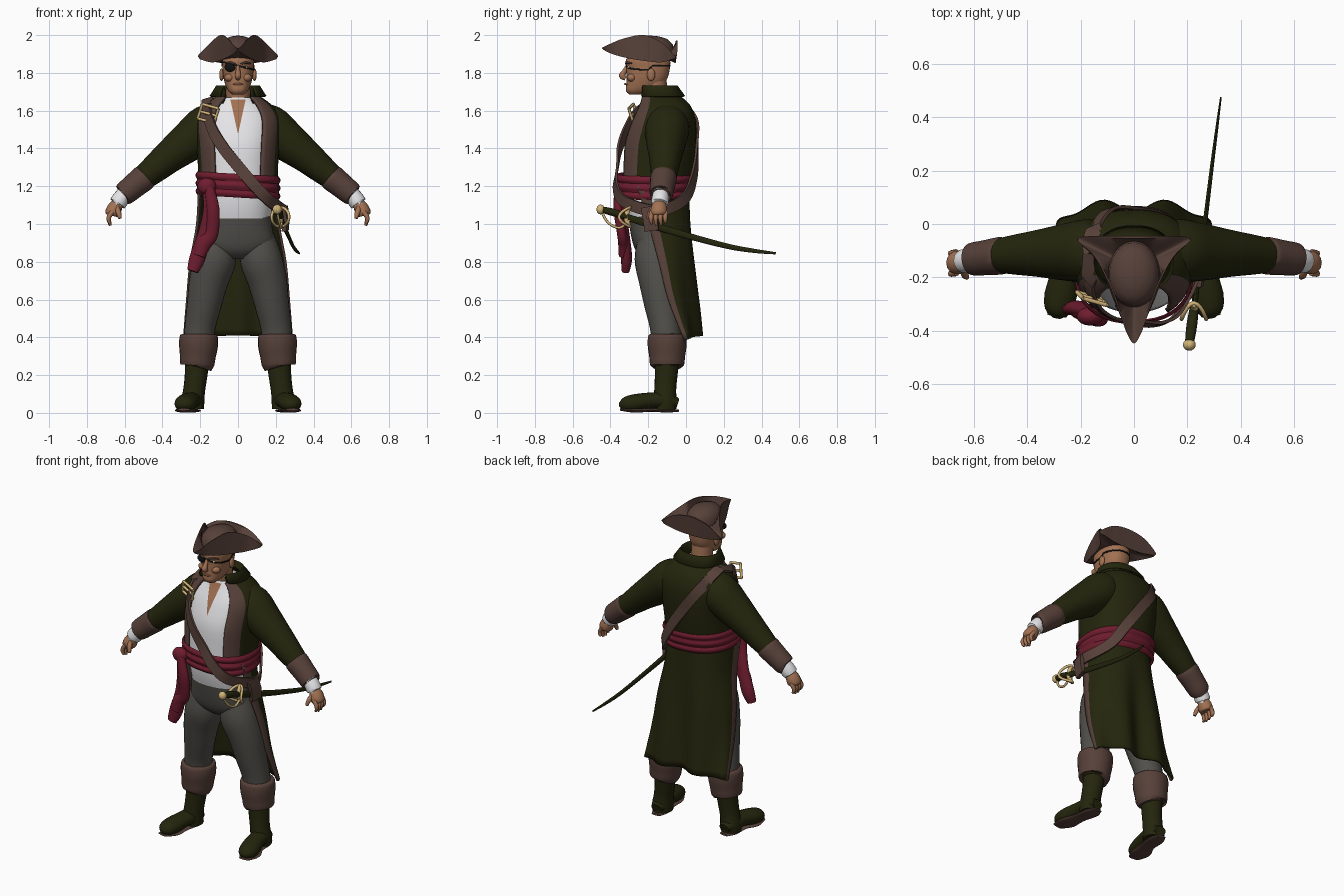
import bpy, bmesh, math
from mathutils import Vector as V

if "Cube" in bpy.data.objects:
    bpy.data.objects.remove(bpy.data.objects["Cube"])

def colour(name, r, g, b):
    m = bpy.data.materials.new(name)
    m.diffuse_color = (r, g, b, 1)
    m.use_nodes = True
    m.node_tree.nodes["Principled BSDF"].inputs["Base Color"].default_value = m.diffuse_color
    return m

GREEN = colour("dark_olive", .018, .019, .004)
BROWN = colour("leather_brown", .095, .052, .041)
SKIN = colour("skin", .36, .165, .085)
WHITE = colour("shirt_white", .8, .8, .82)
RED = colour("crimson", .16, .012, .028)
GREY = colour("trouser_grey", .082, .078, .068)
GOLD = colour("brass", .65, .46, .19)
BLACK = colour("black", .006, .006, .006)

def finish(name, bm, mats, angle=50):
    bmesh.ops.recalc_face_normals(bm, faces=bm.faces)
    me = bpy.data.meshes.new(name)
    bm.to_mesh(me)
    bm.free()
    for m in mats if isinstance(mats, list) else [mats]:
        me.materials.append(m)
    ob = bpy.data.objects.new(name, me)
    bpy.context.collection.objects.link(ob)
    bpy.context.view_layer.objects.active = ob
    ob.select_set(True)
    bpy.ops.object.shade_smooth_by_angle(angle=math.radians(angle))
    ob.select_set(False)
    return ob

def loft(name, rings, mats, closed=True, caps=True, thick=0, rule=None, loop=False):
    """Skin a list of equal-length rings; rule(column, columns) picks the material."""
    bm = bmesh.new()
    vs = [[bm.verts.new(p) for p in r] for r in rings]
    n = len(rings[0])
    cols = n if closed else n - 1
    for j in range(len(vs) if loop else len(vs) - 1):
        a, b = vs[j], vs[(j + 1) % len(vs)]
        for i in range(cols):
            f = bm.faces.new((a[i], a[(i + 1) % n], b[(i + 1) % n], b[i]))
            f.material_index = rule(i, cols) if rule else 0
    if caps and closed and not loop:
        bm.faces.new(vs[0])
        bm.faces.new(vs[-1])
    ob = finish(name, bm, mats)
    if thick:
        s = ob.modifiers.new("thickness", 'SOLIDIFY')
        s.thickness, s.offset = thick, 0
    return ob

def spline(pts, k=4, closed=False):
    """Catmull-Rom through tuples of any length."""
    n, out = len(pts), []
    get = (lambda i: pts[i % n]) if closed else (lambda i: pts[max(0, min(n - 1, i))])
    for i in range(n if closed else n - 1):
        for s in range(k):
            t = s / k
            out.append(tuple(.5 * (2*b + (c-a)*t + (2*a-5*b+4*c-d)*t*t + (3*b-a-3*c+d)*t**3)
                             for a, b, c, d in zip(get(i-1), get(i), get(i+1), get(i+2))))
    return out if closed else out + [tuple(pts[-1])]

def tube(name, pts, mat, n=16, flat=1, ref=(0, 1, 0), k=4, loop=False):
    """Tube through (x, y, z, radius); flat scales the radius along ref."""
    q = spline(pts, k, loop)
    rings = []
    for i, p in enumerate(q):
        a, b = (q[i-1], q[(i+1) % len(q)]) if loop else (q[max(i-1, 0)], q[min(i+1, len(q)-1)])
        t = (V(b[:3]) - V(a[:3])).normalized()
        u = t.cross(V(ref)).normalized()
        w = u.cross(t)
        rings.append([V(p[:3]) + p[3] * (u * math.cos(c) + w * flat * math.sin(c))
                      for c in (2 * math.pi * m / n for m in range(n))])
    return loft(name, rings, mat, loop=loop)

def ribbon(name, pts, normals, w, th, mat):
    rings = []
    for i, p in enumerate(pts):
        t = (V(pts[min(i+1, len(pts)-1)]) - V(pts[max(i-1, 0)])).normalized()
        nn = (normals[i] - t * normals[i].dot(t)).normalized()
        s = t.cross(nn) * w / 2
        rings.append([V(p)+s+nn*th, V(p)-s+nn*th, V(p)-s-nn*th, V(p)+s-nn*th])
    return loft(name, rings, mat)

def ball(name, loc, r, mat):
    bm = bmesh.new()
    bmesh.ops.create_uvsphere(bm, u_segments=16, v_segments=10, radius=1)
    for v in bm.verts:
        v.co = V((v.co.x*r[0]+loc[0], v.co.y*r[1]+loc[1], v.co.z*r[2]+loc[2]))
    return finish(name, bm, mat)

E = .85
def oval(row, off=0, a0=0, a1=360, n=40, closed=True):
    """Body slice from (z, half width, front y, back y); angle 0 faces the front."""
    z, hw, yf, yb = row
    out = []
    for i in range(n):
        a = math.radians(a0 + (a1 - a0) * i / (n if closed else n - 1))
        s, c = math.sin(a), math.cos(a)
        out.append(V((math.copysign(abs(s)**E, s) * (hw+off),
                      (yf+yb)/2 - math.copysign(abs(c)**E, c) * ((yb-yf)/2+off), z)))
    return out

# Torso profile shared by shirt, coat, strap and sash
TORSO = [(1.03, .182, -.315, -.02), (1.1, .188, -.33, -.01), (1.2, .19, -.338, 0), (1.3, .192, -.338, .018),
         (1.42, .2, -.332, .032), (1.52, .208, -.30, .034), (1.58, .195, -.272, .024), (1.63, .155, -.245, 0),
         (1.67, .1, -.23, -.045)]
PROFILE = spline(TORSO, 3)

def slice_at(z):
    for a, b in zip(PROFILE, PROFILE[1:]):
        if a[0] <= z <= b[0]:
            t = (z - a[0]) / (b[0] - a[0])
            return tuple(p + (q - p) * t for p, q in zip(a, b))
    return PROFILE[-1]

def on_body(x, z, off, back=False):
    z, hw, yf, yb = slice_at(z)
    u = min(.97, abs(x) / (hw + off)) ** (1 / E)
    d = ((yb - yf) / 2 + off) * math.sqrt(1 - u*u) ** E
    return ((x, (yf + yb) / 2 + (d if back else -d), z))

# Shirt and open neck
loft("shirt", [oval(r, -.008) for r in PROFILE], WHITE)
neckline = [1.48 + .02 * i for i in range(10)]
loft("open_neck", [[on_body((z - 1.475) * .22 * t, z, -.004) for t in (-1, -.5, 0, .5, 1)] for z in neckline],
     SKIN, closed=False)
# Coat body with brown lapels
loft("coat_body", [oval(r, .012, 33, 327, 49, False) for r in PROFILE if r[0] > 1.16], [GREEN, BROWN],
     closed=False, thick=.016, rule=lambda i, n: int(i < 5 or i >= n - 5))
loft("coat_collar", [oval(r, 0, 38, 322, 40, False) for r in
     [(1.63, .115, -.235, -.02), (1.70, .1, -.24, -.06), (1.728, .115, -.25, -.045), (1.675, .145, -.255, -.01)]],
     GREEN, closed=False, thick=.012)
# Coat skirt: open at the front, two soft pleats behind (z, half width, edge y, back y)
rings = []
for z, hw, ye, yb in spline([(1.2, .205, -.26, .01), (1.0, .215, -.2, .022), (.8, .25, -.145, .035),
                             (.6, .268, -.095, .05), (.385, .285, -.01, .066)], 4):
    ring = []
    for i in range(49):
        a = math.pi * i / 48
        x, s = hw * math.cos(a), math.sin(a)
        fold = -.025 * min(1, (1.2 - z) * 1.5) * s * math.cos(math.pi * x / .12)
        ring.append(V((x, ye + (yb - ye) * s**.7 + fold, z + .03 * s * (1.2 - z))))
    rings.append(ring)
loft("coat_skirt", rings, [GREEN, BROWN], closed=False, thick=.014, rule=lambda i, n: int(i < 2 or i >= n - 2))

# Sash with rolled folds, knot and hanging tail
sash = []
for i in range(17):
    t = i / 16
    ring = oval(slice_at(1.14 + .125 * t), .024 + .011 * abs(math.sin(3 * math.pi * t)))
    sash.append([p + V((0, 0, -.06 * p.x)) for p in ring])
loft("sash", sash, RED, caps=False)
ball("sash_knot", (-.165, -.345, 1.2), (.05, .035, .045), RED)
for i, (dx, dy, end) in enumerate([(0, 0, .75), (.035, -.015, .83)]):
    tube("sash_tail", [(-.165+dx*.3, -.345+dy, 1.2, .025), (-.15+dx*.5, -.345+dy, 1.08, .034),
         (-.175+dx, -.325+dy, .95, .036), (-.215+dx, -.315+dy, end+.07, .042), (-.24+dx, -.32+dy, end, .03)], RED, flat=.7)

# Trousers
loft("trouser_hips", [oval(r) for r in spline([(1.08, .172, -.312, -.03), (.98, .182, -.298, -.03), (.9, .195, -.282, -.035),
     (.85, .15, -.26, -.05), (.815, .06, -.22, -.09)], 3)], GREY)

for s, side in ((-1, "right"), (1, "left")):
    def m(*rows):
        return [(s * r[0],) + tuple(r[1:]) for r in rows]
    # Legs, knee cuffs and boots
    tube(side + "_trouser_leg", m((.1, -.16, .94, .09), (.12, -.16, .82, .112), (.155, -.145, .7, .104),
         (.178, -.13, .58, .092), (.2, -.11, .46, .082), (.21, -.1, .36, .08)), GREY, 24)
    tube(side + "_trouser_cuff", m((.208, -.1, .415, .07), (.208, -.1, .412, .098), (.209, -.1, .36, .103),
         (.213, -.1, .3, .095), (.217, -.1, .25, .088), (.217, -.1, .252, .06)), BROWN, 24, k=3)
    tube(side + "_boot_shaft", m((.215, -.1, .29, .066), (.222, -.105, .2, .06), (.232, -.11, .12, .058),
         (.24, -.11, .06, .062), (.24, -.11, .02, .06)), GREEN, 20)
    tube(side + "_boot_foot", m((.238, -.045, .05, .035), (.243, -.1, .064, .055), (.257, -.19, .064, .056),
         (.275, -.27, .052, .06), (.285, -.325, .045, .048), (.29, -.352, .042, .015)), GREEN, 20, .78, (0, 0, 1))
    tube(side + "_sole", m((.238, -.04, .012, .03), (.245, -.1, .012, .05), (.257, -.19, .015, .046),
         (.276, -.27, .013, .06), (.288, -.345, .018, .035)), BROWN, 16, .2, (0, 0, 1))
    # Sleeves and cuffs
    tube(side + "_sleeve", m((.08, -.1, 1.55, .09), (.16, -.1, 1.515, .118), (.25, -.105, 1.445, .108),
         (.36, -.11, 1.36, .088), (.45, -.115, 1.285, .074), (.53, -.12, 1.22, .06)), GREEN, 24)
    tube(side + "_coat_cuff", m((.492, -.118, 1.25, .055), (.494, -.118, 1.248, .07), (.55, -.125, 1.202, .066),
         (.607, -.132, 1.155, .06), (.605, -.132, 1.157, .04)), BROWN, 24, k=3)
    tube(side + "_shirt_cuff", m((.58, -.13, 1.18, .04), (.615, -.135, 1.14, .045), (.638, -.14, 1.108, .044),
         (.636, -.14, 1.11, .03)), WHITE, 20, k=3)
    # Hands
    tube(side + "_palm", m((.63, -.14, 1.12, .026), (.65, -.142, 1.088, .038), (.664, -.145, 1.058, .04),
         (.668, -.145, 1.045, .032)), SKIN, 14, 1.1)
    for f in range(4):
        y, drop = -.182 + .025 * f, (.0, .008, .006, -.006)[f]
        tube(side + "_finger", m((.664, y, 1.065, .013), (.682, y - .003, 1.04, .0125),
             (.684, y - .003, 1.02, .011), (.676, y, 1.0 - drop, .007)), SKIN, 8, k=3)
    tube(side + "_thumb", m((.642, -.165, 1.09, .014), (.632, -.19, 1.06, .014), (.625, -.2, 1.03, .009)), SKIN, 8)
    ball(side + "_ear", (s * .087, -.185, 1.79), (.012, .022, .033), SKIN)
    ball(side + "_cheek", (s * .045, -.288, 1.775), (.028, .025, .022), SKIN)
    tube(side + "_eyebrow", m((.015, -.32, 1.847, .004), (.04, -.313, 1.854, .006), (.066, -.287, 1.85, .004)), BROWN, 8)

# Head and face
HEAD = spline([(1.685, .03, -.3, -.235), (1.705, .052, -.318, -.17), (1.74, .068, -.316, -.12), (1.78, .078, -.315, -.095),
               (1.83, .083, -.315, -.085), (1.87, .084, -.318, -.085), (1.92, .065, -.28, -.11)], 3)
loft("head", [oval(r) for r in HEAD], SKIN)
tube("neck", [(0, -.14, 1.58, .075), (0, -.155, 1.65, .064), (0, -.17, 1.77, .066)], SKIN)
tube("nose", [(0, -.312, 1.835, .009), (0, -.328, 1.805, .013), (0, -.338, 1.784, .017), (0, -.32, 1.77, .011)], SKIN, 12, ref=(1, 0, 0))
tube("lips", [(-.028, -.312, 1.738, .003), (0, -.322, 1.741, .006), (.028, -.312, 1.738, .003)], SKIN, 8)
ball("eye", (.036, -.303, 1.83), (.014, .008, .007), WHITE)
ball("pupil", (.036, -.309, 1.83), (.006, .004, .006), BLACK)
ball("eye_patch", (-.038, -.305, 1.83), (.033, .014, .025), BLACK)
loft("patch_cord", [[p + V((0, 0, -.25 * p.x * (p.y < -.2) + dz)) for p in oval((1.838, .083, -.315, -.085), .002)]
     for dz in (-.004, .004)], BLACK, caps=False, thick=.004)

# Three-cornered hat: opening, brim underside, raised rim, crown
def mirrored(half):
    return [V(p) for p in spline(half + [(-x, y, z) for x, y, z in half[-2:0:-1]], 5, True)]
rim = mirrored([(0, -.447, 1.932), (.026, -.41, 1.95), (.055, -.33, 1.982), (.095, -.22, 2.0), (.15, -.12, 1.955),
                (.213, -.055, 1.888), (.12, -.045, 1.95), (0, -.045, 1.972)])
low = mirrored([(0, -.43, 1.918), (.028, -.385, 1.898), (.07, -.3, 1.876), (.105, -.21, 1.862), (.145, -.13, 1.856),
                (.203, -.06, 1.874), (.1, -.055, 1.854), (0, -.055, 1.85)])
C = V((0, -.19, 0))
def crown(r, z):
    out = []
    for p in rim:
        d = (p - C)
        d.z = 0
        d.normalize()
        out.append(C + V((d.x * r * .92, d.y * r * (1.15 if d.y < 0 else 1.2), z)))
    return out
inner = [p.lerp(V((C.x, C.y, p.z)), .06) for p in rim]
loft("hat", [crown(.09, 1.875), low, rim, inner, crown(.105, 1.905), crown(.1, 1.95), crown(.075, 1.98),
             crown(.04, 1.993), crown(.008, 1.997)], BROWN)

# Shoulder strap: over the right shoulder, round the left hip
front = [on_body(x, z, o) for x, z, o in [(-.165, 1.6, .03), (-.135, 1.5, .028), (-.075, 1.4, .024), (.005, 1.3, .026),
                                         (.09, 1.2, .046), (.17, 1.12, .045)]]
back = [on_body(x, z, o, True) for x, z, o in [(.17, 1.13, .045), (.1, 1.25, .046), (.0, 1.4, .028), (-.1, 1.54, .028)]]
path = spline([(-.16, -.11, 1.662)] + front + [(.243, -.16, 1.07)] + back + [(-.155, -.04, 1.638), (-.16, -.11, 1.662)], 6)
norms = [V((p[0], p[1] + .15, (p[2] - 1.3) * (1.5 if p[2] > 1.62 else .15))) for p in path]
ribbon("shoulder_strap", path, norms, .062, .006, BROWN)
ribbon("sword_hanger", [(.245, -.2, 1.09), (.255, -.19, 1.03), (.25, -.18, .965)], [V((1, -.2, 0))] * 3, .075, .012, BROWN)
# Buckle frame, bar and prong
b = V(on_body(-.158, 1.585, .045))
u, w = V((.043, -.012, -.012)), V((.012, -.012, .038))
corners = [b + u*i + w*j for i, j in ((-1, -1), (1, -1), (1, 1), (-1, 1))]
for p, q in zip(corners + [b - u], corners[1:] + corners[:1] + [b + u]):
    tube("buckle_bar", [(*p, .008), (*q, .008)], GOLD, 8, k=1)

# Sword: scabbard blade, grip, pommel and guard
tube("scabbard", [(.228, -.31, 1.035, .018), (.245, -.15, .985, .019), (.265, .0, .94, .017), (.292, .22, .882, .014),
     (.31, .36, .858, .011), (.325, .475, .845, .006)], GREEN, 12, .5, (1, 0, 0))
tube("sword_grip", [(.208, -.44, 1.075, .017), (.216, -.38, 1.06, .02), (.226, -.31, 1.037, .017)], GREEN, 12)
ball("pommel", (.207, -.452, 1.077), (.024, .022, .026), GOLD)
tube("knuckle_bow", [(.208, -.445, 1.06, .007), (.22, -.41, 1.005, .007), (.228, -.35, .98, .007), (.23, -.3, 1.02, .008)],
     GOLD, 8, ref=(1, 0, 0))
ring = [(.224 + .046 * math.cos(a), -.325 - .03 * math.cos(a * 2), 1.037 + .052 * math.sin(a), .008)
        for a in (math.pi * i / 6 for i in range(12))]
tube("guard_ring", ring, GOLD, 8, k=2, loop=True)
tube("cross_guard", [(.224, -.3, .985, .011), (.226, -.318, 1.037, .014), (.224, -.3, 1.088, .011)], GOLD, 10)
